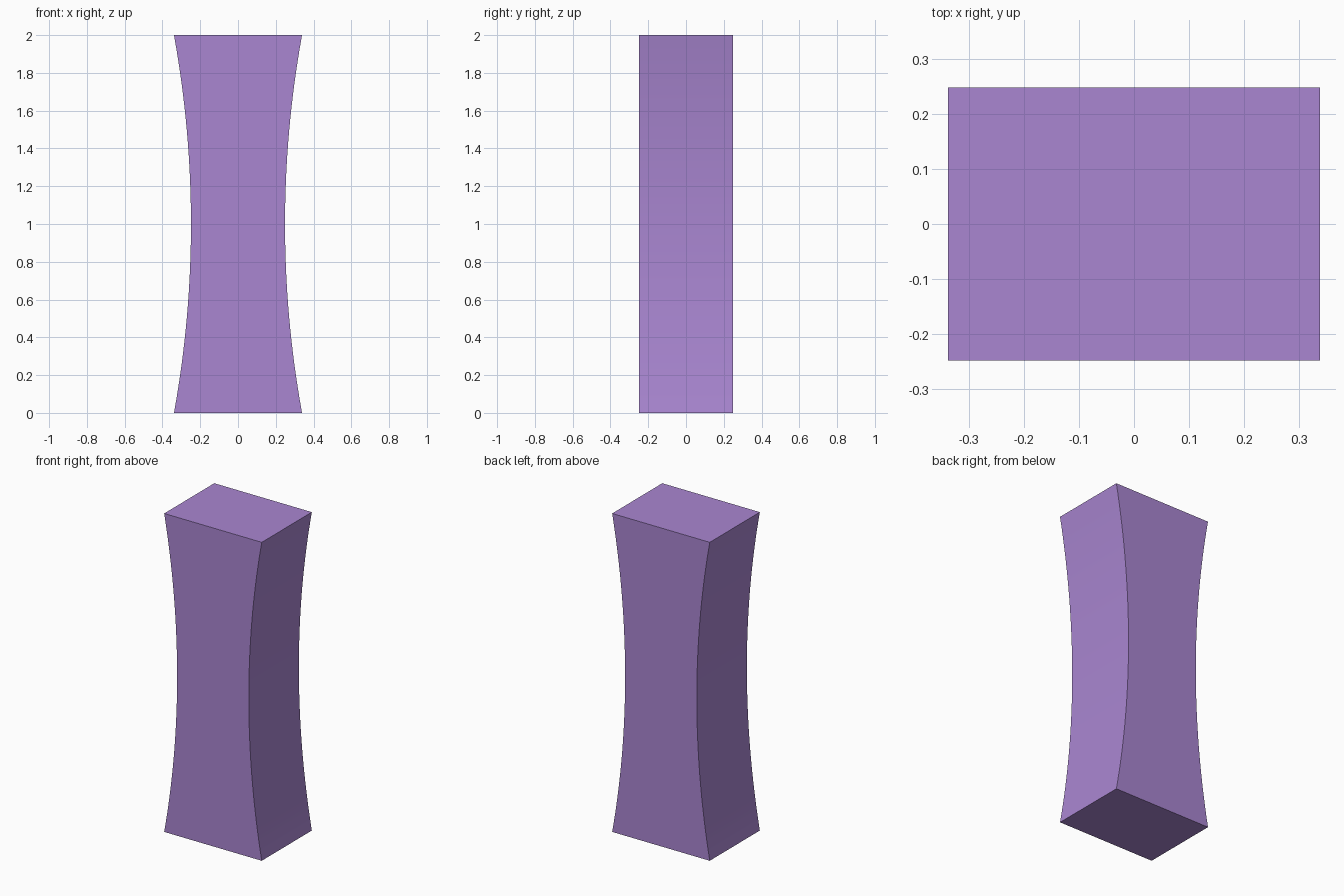
import bpy, bmesh

if "Cube" in bpy.data.objects:
    bpy.data.objects.remove(bpy.data.objects["Cube"])

HEIGHT, DEPTH = 2.0, 0.497
WAIST, END = 0.249, 0.339   # half widths at mid-height and at the ends
STEPS = 32

# Side curve, bottom to top: narrow waist flaring to both ends
def half_width(t):
    sag = END - WAIST
    radius = (1 + sag * sag) / (2 * sag)
    return WAIST + radius - (radius * radius - t * t) ** 0.5

ts = [-1 + 2 * i / STEPS for i in range(STEPS + 1)]
right = [(half_width(t), 1 + t) for t in ts]
outline = right + [(-x, z) for x, z in reversed(right)]

# Waisted block: front outline extruded through its depth
bm = bmesh.new()
front = bm.faces.new([bm.verts.new((x, -DEPTH / 2, z)) for x, z in outline])
ext = bmesh.ops.extrude_face_region(bm, geom=[front], use_keep_orig=True)
moved = [g for g in ext["geom"] if isinstance(g, bmesh.types.BMVert)]
bmesh.ops.translate(bm, verts=moved, vec=(0, DEPTH, 0))
bmesh.ops.recalc_face_normals(bm, faces=bm.faces)
mesh = bpy.data.meshes.new("waisted_block")
bm.to_mesh(mesh)
bm.free()
block = bpy.data.objects.new("waisted_block", mesh)
bpy.context.collection.objects.link(block)

# Purple finish, smooth on the curved sides only
purple = bpy.data.materials.new("purple")
purple.diffuse_color = (0.40, 0.24, 0.64, 1)
purple.use_nodes = True
purple.node_tree.nodes["Principled BSDF"].inputs["Base Color"].default_value = purple.diffuse_color
mesh.materials.append(purple)
bpy.context.view_layer.objects.active = block
block.select_set(True)
bpy.ops.object.shade_smooth_by_angle()
